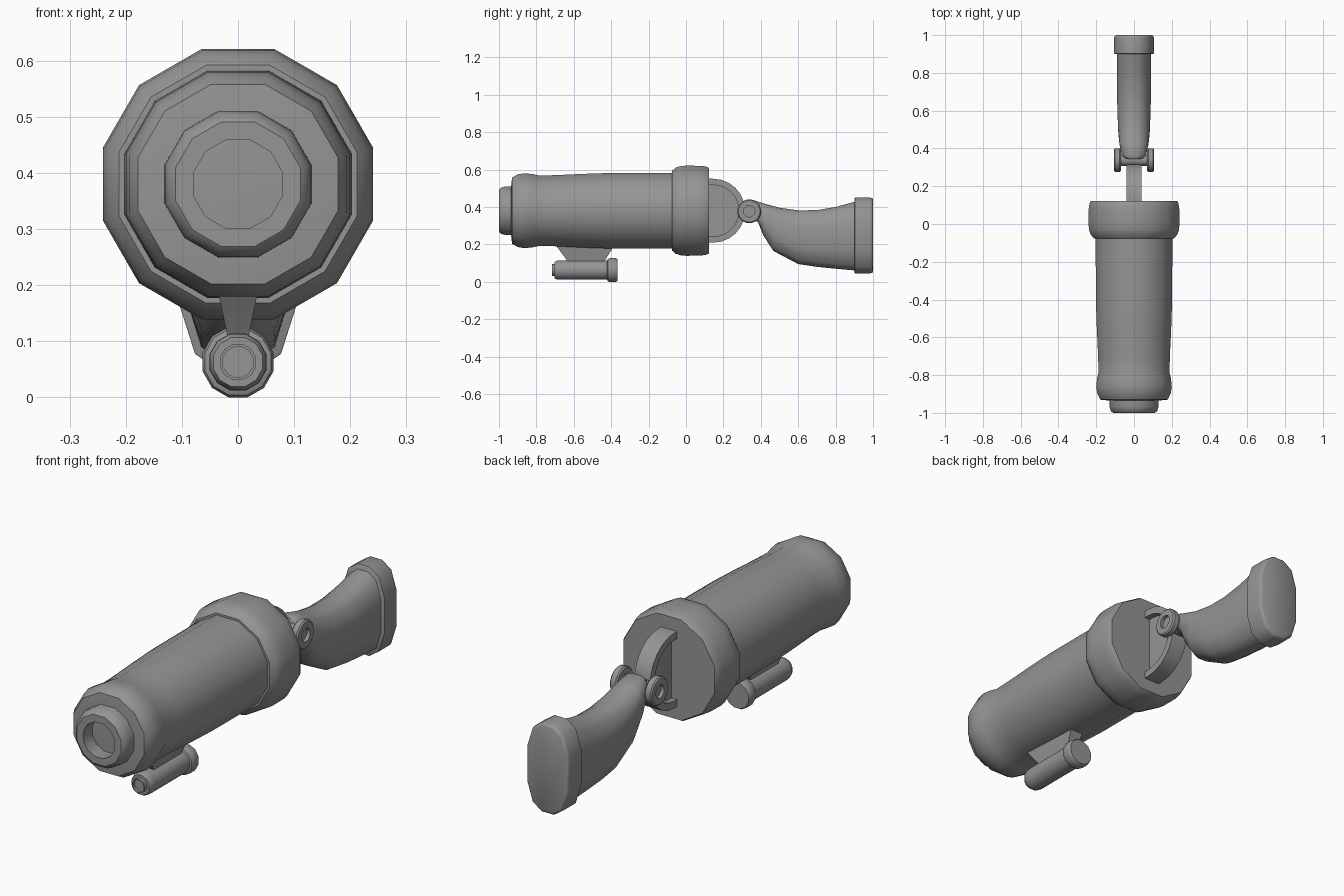
import bpy, bmesh
from math import cos, sin, pi, radians

if "Cube" in bpy.data.objects:
    bpy.data.objects.remove(bpy.data.objects["Cube"])

# dark grey finish shared by every part
GREY = bpy.data.materials.new("dark_grey")
GREY.diffuse_color = (.3, .3, .3, 1)
GREY.use_nodes = True
GREY.node_tree.nodes["Principled BSDF"].inputs["Base Color"].default_value = GREY.diffuse_color


def make(name, verts, faces, angle=35):
    me = bpy.data.meshes.new(name)
    me.from_pydata(verts, [], faces)
    me.materials.append(GREY)
    bm = bmesh.new()
    bm.from_mesh(me)
    bmesh.ops.recalc_face_normals(bm, faces=bm.faces)
    bm.to_mesh(me)
    bm.free()
    ob = bpy.data.objects.new(name, me)
    bpy.context.collection.objects.link(ob)
    bpy.ops.object.select_all(action='DESELECT')
    ob.select_set(True)
    bpy.context.view_layer.objects.active = ob
    bpy.ops.object.shade_smooth_by_angle(angle=radians(angle))
    return ob


def skin(name, rings, closed=False, angle=35):
    """Bridge equal-sized rings; cap both ends, or join last to first."""
    n, m = len(rings[0]), len(rings)
    faces = [(i * n + j, i * n + (j + 1) % n,
              (i + 1) % m * n + (j + 1) % n, (i + 1) % m * n + j)
             for i in range(m if closed else m - 1) for j in range(n)]
    if not closed:
        faces += [tuple(range(n)), tuple(range((m - 1) * n, m * n))]
    return make(name, [v for r in rings for v in r], faces, angle)


def lathe(name, profile, z, n=12, y=0, axis='Y', closed=False):
    """Profile of (position along axis, distance to the flat side)."""
    rings = []
    for t, a in profile:
        r = a / cos(pi / n)
        pts = [(r * cos(2 * pi * (k + .5) / n), r * sin(2 * pi * (k + .5) / n))
               for k in range(n)]
        rings.append([(u, t, z + v) if axis == 'Y' else (t, y + u, z + v)
                      for u, v in pts])
    return skin(name, rings, closed)


def prism(name, pts, half):
    """Extrude a side outline (y, z) across x."""
    return skin(name, [[(s * half, y, z) for y, z in pts] for s in (-1, 1)])


def stock_loft(name, sections, angle):
    """Loft a stretched 12-gon through (top yz, bottom yz, half width)."""
    q = [(1, .4), (.73, .84), (.28, 1)]
    shape = q + [(-x, z) for x, z in q[::-1]] \
        + [(-x, -z) for x, z in q] + [(x, -z) for x, z in q[::-1]]
    rings = []
    for (yt, zt), (yb, zb), w in sections:
        rings.append([(x * w, (yt + yb) / 2 + s * (yt - yb) / 2,
                       (zt + zb) / 2 + s * (zt - zb) / 2) for x, s in shape])
    return skin(name, rings, angle=angle)


AX = .38
# barrel with flared front end
lathe("barrel", [(-.935, .13), (-.93, .178), (-.918, .184), (-.9, .194),
                 (-.865, .2), (-.82, .196), (-.785, .188), (-.7, .19),
                 (-.55, .197), (-.4, .202), (-.05, .203)], AX)
# muzzle with recessed bore
lathe("muzzle", [(-.935, .079), (-1, .079), (-1, .111), (-.99, .123),
                 (-.965, .13), (-.91, .131)], AX)
# thick collar at the back of the barrel
lathe("collar", [(-.076, .195), (-.076, .212), (-.055, .23), (-.03, .238),
                 (0, .241), (.08, .24), (.11, .235), (.122, .229)], AX)


# hinge bow and its thin inner web
def bow(r, y0):
    arc = [(.145 + r * cos(radians(a)), AX + r * sin(radians(a)))
           for a in range(90, -91, -15)]
    return [(y0, AX + r)] + arc + [(y0, AX - r)]


outer, inner = bow(.171, .11), bow(.138, .11)
prism("hinge_bow", outer + inner[::-1], .04)
prism("hinge_web", inner, .012)

# hinge washers and pin
HY, HZ = .338, .377
for side, label in ((-1, "left"), (1, "right")):
    lathe(label + "_hinge_washer",
          [(side * x, r) for x, r in ((.07, .03), (.07, .058), (.076, .063),
                                      (.1, .063), (.106, .057), (.106, .03))],
          HZ, 16, HY, 'X', True)
lathe("hinge_pin", [(-.09, .031), (.09, .031)], HZ, 16, HY, 'X')

# shoulder stock and butt plate
stock_loft("stock", [((.345, .43), (.35, .335), .05),
                     ((.36, .437), (.385, .32), .065),
                     ((.43, .415), (.412, .25), .076),
                     ((.5, .396), (.467, .165), .083),
                     ((.6, .382), (.6, .095), .088),
                     ((.7, .383), (.7, .08), .09),
                     ((.8, .4), (.8, .07), .09),
                     ((.91, .43), (.91, .06), .09)], 60)
stock_loft("butt_plate", [((y, .45 - d), (y, .045 + d), .105 - d)
                          for y, d in ((.9, .004), (.903, 0), (.985, 0),
                                       (.996, .003), (1, .011))], 50)

# small tube slung below the barrel
lathe("lower_tube", [(-.705, .027), (-.717, .027), (-.717, .032),
                     (-.702, .032), (-.702, .044), (-.69, .05), (-.67, .051),
                     (-.41, .051)], .063)
lathe("lower_tube_cap", [(-.422, .05), (-.418, .059), (-.41, .063),
                         (-.375, .063), (-.366, .058)], .063)
# tapered bracket holding the tube
skin("tube_bracket", [[(-w, y0, z), (w, y0, z), (w, y1, z), (-w, y1, z)]
                      for z, w, y0, y1 in ((.1, .018, -.63, -.44),
                                           (.12, .021, -.64, -.43),
                                           (.2, .038, -.7, -.38))])
